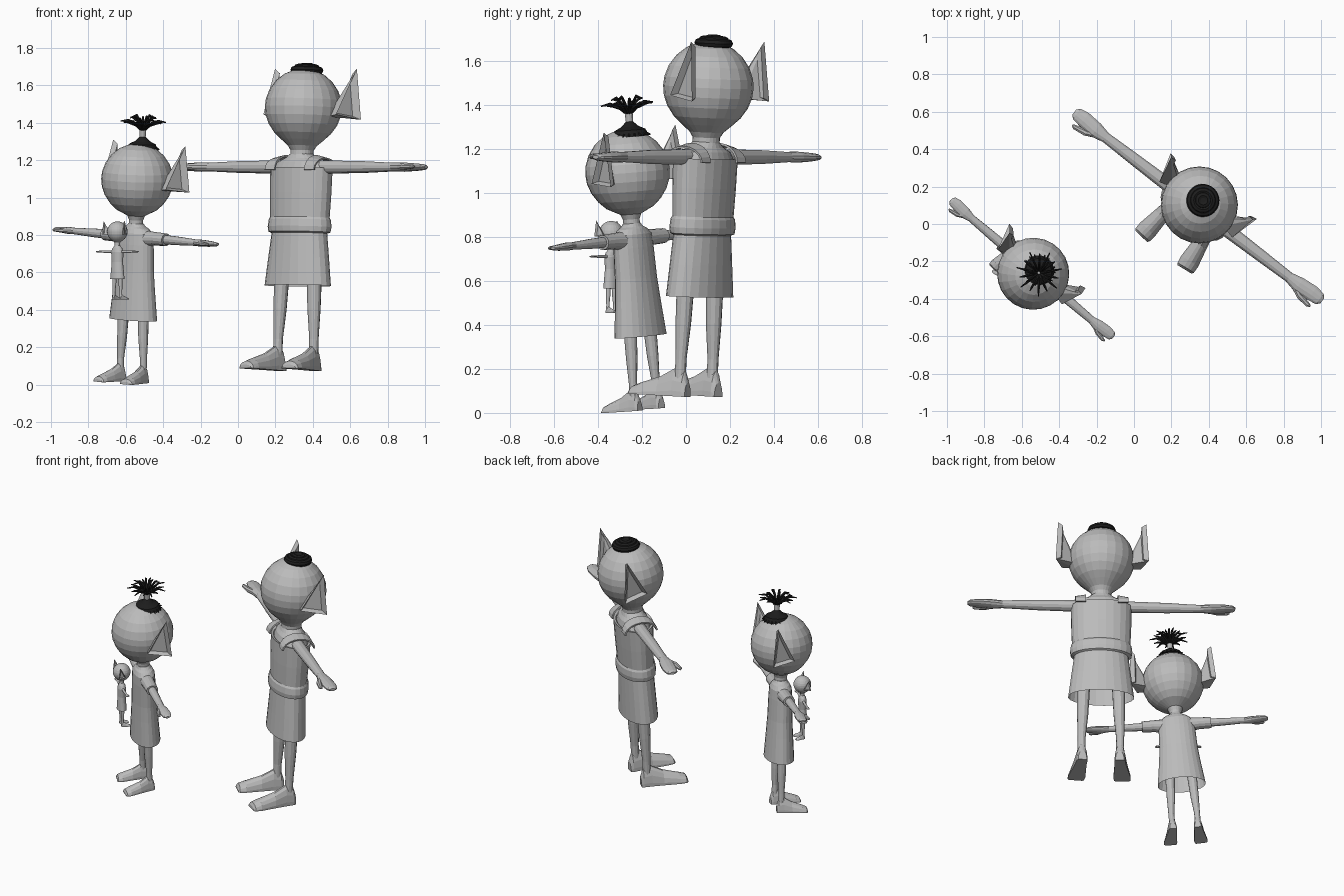
import bpy, bmesh, math
from math import sin, cos, tau, radians
from mathutils import Matrix, Vector

if "Cube" in bpy.data.objects:
    bpy.data.objects.remove(bpy.data.objects["Cube"])


def material(name, rgb):
    m = bpy.data.materials.new(name)
    m.diffuse_color = (*rgb, 1)
    m.use_nodes = True
    m.node_tree.nodes["Principled BSDF"].inputs["Base Color"].default_value = m.diffuse_color
    return m


GREY = material("grey", (0.5, 0.5, 0.5))
BLACK = material("black", (0.012, 0.012, 0.012))

# loft directions: (along, u, v) -> local x, y, z
UP = lambda t, u, v: (u, v, t)


def side(s):
    return lambda t, u, v: (s * t, u, v)


def radial(a):
    return lambda t, u, v: (t * cos(a) - u * sin(a), t * sin(a) + u * cos(a), v)


def add_loft(bm, rings, to, n=24, cap=True):
    """Rings are (along, radius u, radius v, centre u, centre v)."""
    loops = []
    for r in rings:
        t, ru, rv, cu, cv = (tuple(r) + (0, 0))[:5]
        loops.append([bm.verts.new(to(t, cu + ru * cos(tau * (i + .5) / n),
                                      cv + rv * sin(tau * (i + .5) / n))) for i in range(n)])
    for a, b in zip(loops, loops[1:]):
        for i in range(n):
            j = (i + 1) % n
            bm.faces.new((a[i], a[j], b[j], b[i]))
    if cap:
        bm.faces.new(loops[0])
        bm.faces.new(loops[-1])


def finish(name, bm, mat, M):
    bmesh.ops.recalc_face_normals(bm, faces=bm.faces)
    me = bpy.data.meshes.new(name)
    bm.to_mesh(me)
    bm.free()
    me.materials.append(mat)
    ob = bpy.data.objects.new(name, me)
    ob.matrix_world = M
    bpy.context.collection.objects.link(ob)
    return ob


def loft(name, rings, to, M, mat=GREY, n=24, cap=True):
    bm = bmesh.new()
    add_loft(bm, rings, to, n, cap)
    return finish(name, bm, mat, M)


def ear(name, s, k, zc, M):
    # tall pointed wedge with a hollowed outer face
    pts = [(.275, .10, .21), (.245, -.03, -.04), (.29, .13, -.06),
           (.17, -.01, -.05), (.17, .06, -.05), (.19, .05, .04)]
    bm = bmesh.new()
    for x, y, z in pts:
        bm.verts.new((s * x * k, y * k, z * k + zc))
    bmesh.ops.convex_hull(bm, input=bm.verts)
    bmesh.ops.recalc_face_normals(bm, faces=bm.faces)
    outer = max(bm.faces, key=lambda f: f.normal.x * s * f.calc_area())
    bmesh.ops.inset_region(bm, faces=[outer], thickness=.022 * k, depth=-.03 * k)
    finish(name, bm, GREY, M)


def figure(who, loc, yaw, pitch, roll, head_z, head_r, neck_r, torso, dress,
           arm_z, span, arm_r, leg_top, leg_bot, leg_h, leg_r, foot, ear_k):
    M = (Matrix.Translation(loc) @ Matrix.Rotation(radians(yaw), 4, 'Z')
         @ Matrix.Rotation(radians(pitch), 4, 'X') @ Matrix.Rotation(radians(roll), 4, 'Y'))
    # head tapering into the neck
    prof = [(0.04, .998), (.28, .96), (.52, .855), (.73, .68), (.89, .45), (.98, .2), (1, 0),
            (.975, -.22), (.89, -.45), (.74, -.67), (.56, -.84)]
    rings = [(head_z + z * head_r, r * head_r, r * head_r) for r, z in prof]
    rings += [(head_z - head_r * 1.0, neck_r * 1.25, neck_r * 1.25),
              (head_z - head_r * 1.12, neck_r, neck_r), (torso[-1][0] - .01, neck_r, neck_r)]
    loft(who + "_head", rings, UP, M)
    loft(who + "_torso", torso, UP, M)
    loft(who + "_dress", dress, UP, M, cap=False)
    for s, tag in ((-1, "_left"), (1, "_right")):
        ear(who + "_ear" + tag, s, ear_k, head_z, M)
        # arm with mitten hand and thumb
        r = arm_r
        bm = bmesh.new()
        add_loft(bm, [(torso[0][1] * .5, r * 1.2, r * 1.1, 0, arm_z),
                      (span * .5, r, r * .95, 0, arm_z), (span * .74, r * .85, r * .7, 0, arm_z),
                      (span * .82, r * 1.3, r * .75, 0, arm_z),
                      (span * .92, r * 1.3, r * .6, r * .2, arm_z),
                      (span * .98, r * 1.05, r * .45, r * .2, arm_z),
                      (span, r * .5, r * .25, r * .2, arm_z)], side(s), 12)
        add_loft(bm, [(span * .78, r * .5, r * .5, -r * .4, arm_z),
                      (span * .86, r * .55, r * .5, -r * 1.3, arm_z),
                      (span * .94, r * .4, r * .35, -r * 1.65, arm_z),
                      (span * .96, r * .15, r * .15, -r * 1.6, arm_z)], side(s), 8)
        finish(who + "_arm" + tag, bm, GREY, M)
        # leg
        h, w = foot[1], foot[2]
        loft(who + "_leg" + tag, [(h * .55, leg_r * .62, leg_r * .62, s * leg_bot, 0),
                                  (h * 1.3, leg_r * .6, leg_r * .6, s * leg_bot, 0),
                                  (leg_h * .6, leg_r * .85, leg_r * .85, s * (leg_bot * .5 + leg_top * .5), 0),
                                  (leg_h, leg_r, leg_r, s * leg_top, 0)], UP, M, n=12)
        # wedge foot with a flat sole, turned slightly outward
        F = M @ Matrix.Translation((s * leg_bot, 0, 0)) @ Matrix.Rotation(radians(6 * s), 4, 'Z')
        L = foot[0]
        loft(who + "_foot" + tag, [(-L * .17, w * .5, h * .5), (-L * .1, w * .62, h * .9),
                                   (L * .1, w * .66, h), (L * .4, w * .8, h * .68),
                                   (L * .8, w, h * .42), (L * .96, w * .95, h * .3),
                                   (L, w * .8, h * .15)],
             lambda t, u, v: (u, -t, max(v, 0)), F, n=16)
    return M


# tall figure
M = figure("tall", (.305, .043, .075), -37.3, -3, 0, 1.41, .206, .062,
           [(1.0, .17, .095), (1.08, .172, .095), (1.115, .15, .085), (1.135, .1, .07), (1.16, .062, .06)],
           [(1.08, .17, .1), (1.085, .19, .116), (.95, .188, .112), (.82, .183, .106), (.808, .19, .114),
            (.77, .195, .118), (.742, .19, .114), (.735, .17, .103), (.6, .188, .107), (.455, .206, .112)],
           1.09, .833, .034, .108, .12, .55, .042, (.25, .13, .055), 1.0)
# shoulder straps
for s, tag in ((-1, "_left"), (1, "_right")):
    bm = bmesh.new()
    prev = None
    for i in range(11):
        a = math.pi * i / 10
        row = [bm.verts.new((s * x, -.108 * cos(a), 1.07 + (dz + .075) * sin(a)))
               for x, dz in ((.1, .01), (.165, -.005))]
        if prev:
            bm.faces.new((prev[0], prev[1], row[1], row[0]))
        prev = row
    ob = finish("tall_strap" + tag, bm, GREY, M)
    mod = ob.modifiers.new("thickness", 'SOLIDIFY')
    mod.thickness = .01
# flat coiled bun
bm = bmesh.new()
for R, z in ((.068, 0), (.05, .012), (.025, .018)):
    n = 36
    rows = [[bm.verts.new(((R + .02 * cos(tau * j / 8)) * cos(tau * i / n),
                           .02 + (R + .02 * cos(tau * j / 8)) * sin(tau * i / n),
                           1.61 + z + .02 * sin(tau * j / 8))) for j in range(8)] for i in range(n)]
    for i in range(n):
        a, b = rows[i], rows[(i + 1) % n]
        for j in range(8):
            bm.faces.new((a[j], a[(j + 1) % 8], b[(j + 1) % 8], b[j]))
add_loft(bm, [(1.58, .06, .06, 0, .02), (1.643, .035, .035, 0, .02)], UP, 16)
finish("tall_hair_bun", bm, BLACK, M)

# short figure
M = figure("short", (-.57, -.18, .015), -40.4, 2.4, 4.2, 1.085, .193, .038,
           [(.68, .11, .065), (.76, .112, .066), (.8, .1, .06), (.825, .07, .05), (.85, .04, .04)],
           [(.84, .045, .042), (.825, .08, .055), (.8, .108, .066), (.74, .115, .07), (.6, .12, .074),
            (.5, .13, .08), (.335, .15, .09)],
           .778, .57, .025, .068, .08, .4, .031, (.165, .095, .042), .92)
for s, tag in ((-1, "_left"), (1, "_right")):
    loft("short_sleeve" + tag, [(.06, .045, .045, 0, .773), (.14, .04, .036, 0, .778),
                                (.215, .038, .034, 0, .778)], side(s), M, n=14)
# hair: scalp patch, tie and spray of strands
H = M @ Matrix.Translation((0, .035, 1.245))
bm = bmesh.new()
add_loft(bm, [(0, .085, .085), (.03, .07, .07), (.045, .04, .04), (.07, .014, .014)], UP, 20)
for i in range(20):
    a = tau * i / 20
    add_loft(bm, [(.055, .01, .012, 0, .018), (.092, .003, .003, 0, .003)], radial(a), 5)
finish("short_hair_scalp", bm, BLACK, H)
loft("short_hair_tie", [(.06, .016, .016), (.1, .018, .018), (.112, .016, .016)], UP, H, n=12)
bm = bmesh.new()
for count, reach, rise, off in ((14, .115, .05, 0), (9, .075, .075, .2)):
    for i in range(count):
        k = 1 + .08 * (-1) ** i
        add_loft(bm, [(.005, .006, .008, 0, .1), (reach * .35, .007, .009, 0, .1 + rise * .65),
                      (reach * .7, .007, .007, 0, .1 + rise * k),
                      (reach * k, .003, .003, 0, .1 + rise * .95)],
                 radial(off + tau * i / count), 6)
finish("short_hair_strands", bm, BLACK, H)

# small doll held against the short figure's chest
figure("doll", (-.645, -.34, .455), 140, 0, 0, .363, .055, .014,
       [(.24, .036, .024), (.262, .036, .024), (.275, .028, .02), (.29, .014, .014)],
       [(.275, .029, .022), (.255, .038, .026), (.2, .034, .024), (.16, .038, .027), (.11, .044, .03)],
       .256, .145, .0075, .02, .024, .13, .012, (.05, .03, .014), .27)
